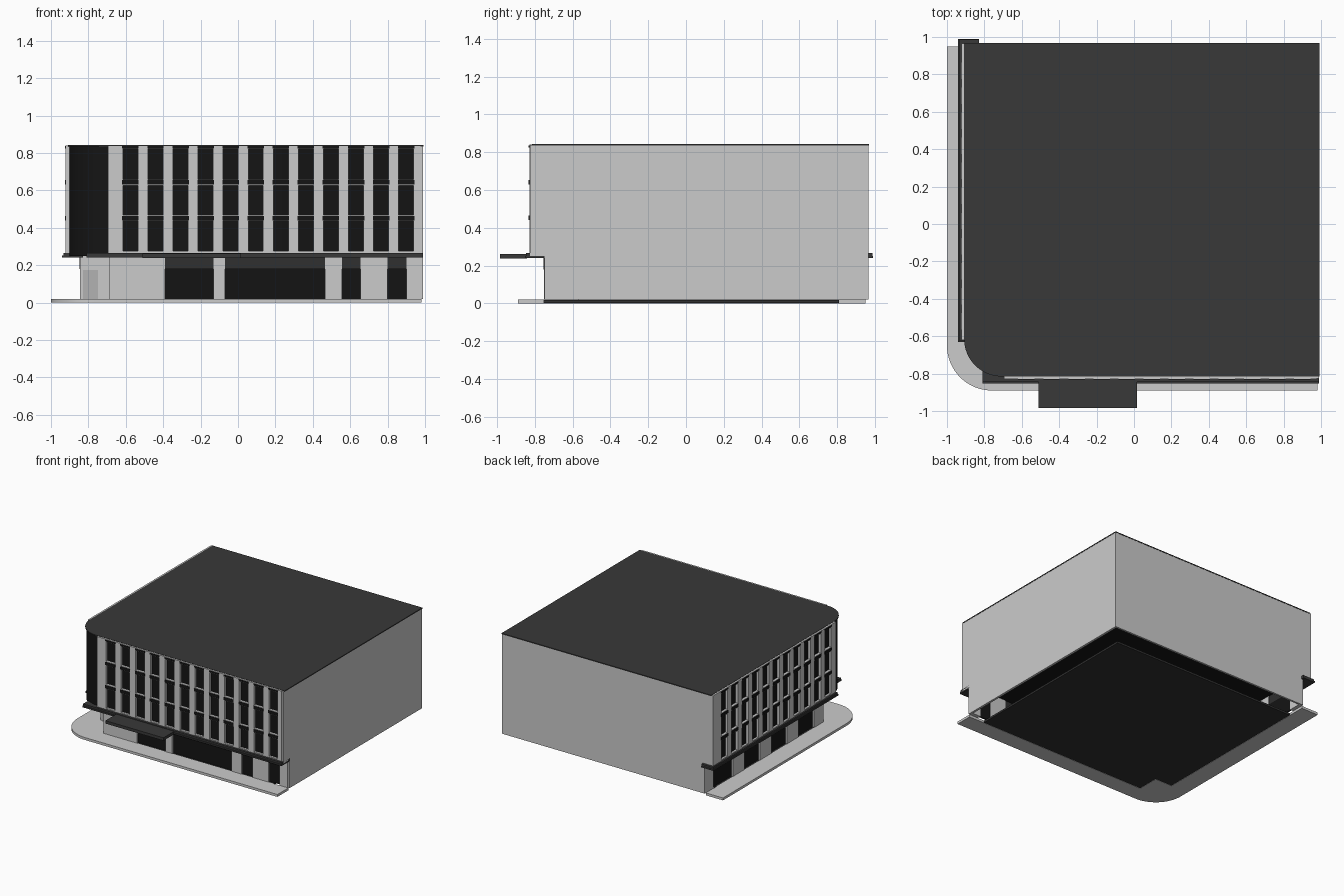
import bpy, bmesh
from math import sin, cos, pi

if "Cube" in bpy.data.objects:
    bpy.data.objects.remove(bpy.data.objects["Cube"])


def material(name, v):
    m = bpy.data.materials.new(name)
    m.diffuse_color = (v, v, v, 1)
    m.use_nodes = True
    m.node_tree.nodes["Principled BSDF"].inputs["Base Color"].default_value = m.diffuse_color
    return m


GLASS = material("dark_glass", 0.007)
DARK = material("dark_metal", 0.04)
PANEL = material("grey_panel", 0.03)


def finish(name, bm, mat, smooth=False):
    bmesh.ops.recalc_face_normals(bm, faces=bm.faces)
    me = bpy.data.meshes.new(name)
    bm.to_mesh(me)
    bm.free()
    ob = bpy.data.objects.new(name, me)
    bpy.context.collection.objects.link(ob)
    if mat:
        me.materials.append(mat)
    if smooth:
        bpy.context.view_layer.objects.active = ob
        ob.select_set(True)
        bpy.ops.object.shade_smooth_by_angle()
        ob.select_set(False)
    return ob


def boxes(name, items, mat=None):
    """One object from (x0, x1, y0, y1, z0, z1) boxes."""
    bm = bmesh.new()
    for x0, x1, y0, y1, z0, z1 in items:
        vs = bmesh.ops.create_cube(bm, size=1)["verts"]
        for v in vs:
            v.co.x = x0 if v.co.x < 0 else x1
            v.co.y = y0 if v.co.y < 0 else y1
            v.co.z = z0 if v.co.z < 0 else z1
    return finish(name, bm, mat)


def prism(name, pts, z0, z1, mat=None, smooth=False):
    bm = bmesh.new()
    f = bm.faces.new([bm.verts.new((x, y, z0)) for x, y in pts])
    r = bmesh.ops.extrude_face_region(bm, geom=[f], use_keep_orig=True)
    for g in r["geom"]:
        if isinstance(g, bmesh.types.BMVert):
            g.co.z = z1
    return finish(name, bm, mat, smooth)


def corner(x, y, r, n=16):
    """Rounded front-left corner, from left side to front side."""
    return [(x + r - r * cos(pi / 2 * i / n), y + r - r * sin(pi / 2 * i / n))
            for i in range(n + 1)]


# Pavement around the street sides, and the ground floor plate
prism("pavement", corner(-1, -0.89, 0.24) + [
    (0.98, -0.89), (0.98, -0.75), (-0.69, -0.75), (-0.69, -0.57),
    (-0.845, -0.57), (-0.845, 0.95), (-1, 0.95)], 0, 0.02, None, True)
prism("floor_plate", [
    (-0.845, -0.57), (-0.69, -0.57), (-0.69, -0.75), (0.84, -0.75),
    (0.84, 0.81), (-0.845, 0.81)], 0.002, 0.018, PANEL)

# Blank party walls on the right and back
boxes("right_wall", [(0.972, 0.99, -0.826, 0.966, 0.25, 0.838),
                     (0.972, 0.99, -0.748, 0.966, 0.02, 0.25)])
boxes("back_wall", [(-0.92, 0.972, 0.95, 0.966, 0.25, 0.838),
                    (-0.845, 0.972, 0.95, 0.966, 0.02, 0.25)])

# Upper glass volume with rounded corner, and the roof
prism("upper_glass", corner(-0.902, -0.808, 0.2) +
      [(0.972, -0.808), (0.972, 0.95), (-0.902, 0.95)], 0.25, 0.834, GLASS, True)
prism("roof", corner(-0.908, -0.815, 0.2) +
      [(0.992, -0.815), (0.992, 0.968), (-0.908, 0.968)], 0.834, 0.842, DARK, True)

# Upper facade piers and sills
P, W = 0.134, 0.08
FX, LY = -0.615, -0.56
fw = [(FX + P * i, FX + P * i + W) for i in range(12)]
lw = [(LY + P * i, LY + P * i + W) for i in range(11)]


def gaps(start, openings, end):
    """Solid stretches left between openings."""
    a = [start] + [o[1] for o in openings]
    b = [o[0] for o in openings] + [end]
    return list(zip(a, b))


boxes("front_piers", [(a, b, -0.828, -0.8, 0.262, 0.84)
                      for a, b in gaps(-0.695, fw, 0.975)])
boxes("left_piers", [(-0.922, -0.895, a, b, 0.262, 0.84)
                     for a, b in gaps(-0.62, lw, 0.966)])
boxes("sills", [(-0.695, 0.975, -0.825, -0.8, 0.25, 0.275),
                (-0.919, -0.895, -0.62, 0.966, 0.25, 0.275)])

# Floor bands across each window: pale edges with a dark face
levels = (0.452, 0.642, 0.83)
trim, face = [], []
for z in levels:
    h = 0.016 if z < 0.8 else 0.01
    for a, b in fw:
        trim.append((a - 0.002, b + 0.002, -0.829, -0.8, z - h, z + h))
        face.append((a - 0.004, b + 0.004, -0.832, -0.81, z - h + 0.004, z + h - 0.004))
    for a, b in lw:
        trim.append((-0.923, -0.89, a - 0.002, b + 0.002, z - h, z + h))
        face.append((-0.926, -0.9, a - 0.004, b + 0.004, z - h + 0.004, z + h - 0.004))
boxes("band_trims", trim)
boxes("band_faces", face, GLASS)

# Canopies over the pavement
boxes("canopy_strips", [(-0.81, 0.99, -0.852, -0.74, 0.24, 0.252),
                        (-0.81, 0.99, -0.846, -0.74, 0.252, 0.266),
                        (-0.94, -0.83, -0.63, 0.99, 0.24, 0.252),
                        (-0.934, -0.83, -0.625, 0.986, 0.252, 0.266)], DARK)
boxes("entrance_canopy", [(-0.51, 0.015, -0.985, -0.84, 0.238, 0.262)], DARK)

# Ground floor walls, shop glass and transom panels
shop = [(-0.39, -0.13), (-0.07, 0.465), (0.555, 0.655), (0.8, 0.9)]
side = [(-0.45, -0.25), (-0.1, 0.1), (0.25, 0.45), (0.6, 0.85)]
boxes("ground_front_wall", [(a, b, -0.75, -0.72, 0.02, 0.25)
                            for a, b in gaps(-0.69, shop, 0.975)])
boxes("ground_left_wall", [(-0.845, -0.815, a, b, 0.02, 0.25)
                           for a, b in gaps(-0.57, side, 0.966)])
boxes("shop_glass", [(a, b, -0.735, -0.725, 0.02, 0.18) for a, b in shop] +
      [(-0.83, -0.82, a, b, 0.02, 0.18) for a, b in side], GLASS)
boxes("transom_panels", [(a, b, -0.753, -0.725, 0.18, 0.25) for a, b in shop] +
      [(-0.848, -0.82, a, b, 0.18, 0.25) for a, b in side], PANEL)

# Recessed corner entry with a door
boxes("corner_recess", [(-0.815, -0.66, -0.57, -0.55, 0.02, 0.25),
                        (-0.69, -0.66, -0.72, -0.57, 0.02, 0.25)])
door = material("door_grey", 0.45)
boxes("corner_door", [(-0.83, -0.748, -0.576, -0.56, 0.02, 0.175)], door)
